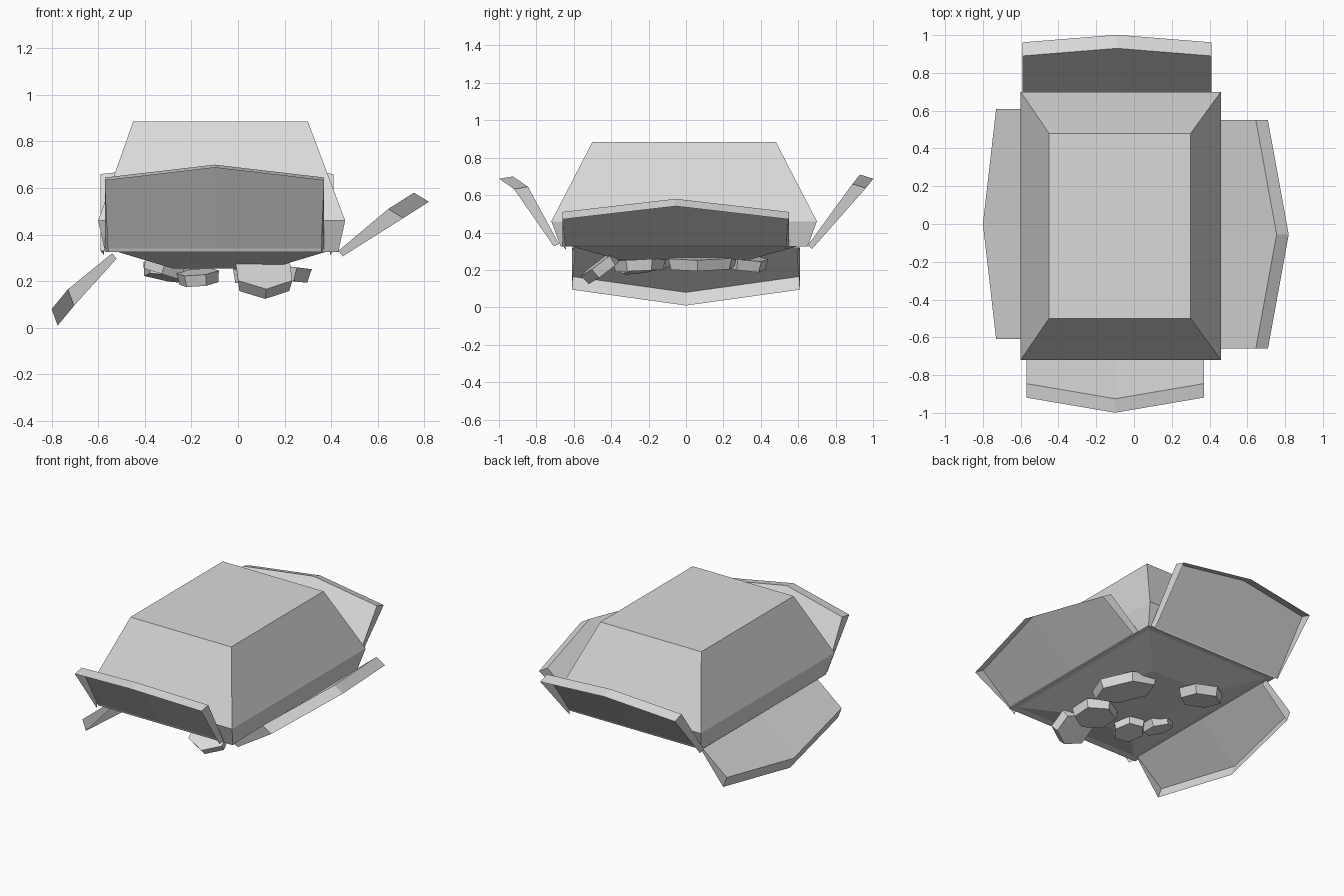
import bpy
import bmesh
from mathutils import Vector, Euler

cube = bpy.data.objects.get("Cube")
if cube:
    bpy.data.objects.remove(cube, do_unlink=True)

grey = bpy.data.materials.new("plain grey")
grey.use_nodes = True
colour = (0.7, 0.7, 0.7, 1)
grey.diffuse_color = colour
grey.node_tree.nodes["Principled BSDF"].inputs["Base Color"].default_value = colour


def finish(bm, name, closed=True):
    if closed:
        bmesh.ops.recalc_face_normals(bm, faces=bm.faces)
    mesh = bpy.data.meshes.new(name)
    bm.to_mesh(mesh)
    bm.free()
    mesh.materials.append(grey)
    obj = bpy.data.objects.new(name, mesh)
    bpy.context.collection.objects.link(obj)
    return obj


def rect_loft(name, levels):
    """Closed solid through rectangles given as (x0, x1, y0, y1, z)."""
    bm = bmesh.new()
    rings = [[bm.verts.new((x, y, z)) for x, y in
              ((x0, y0), (x1, y0), (x1, y1), (x0, y1))]
             for x0, x1, y0, y1, z in levels]
    for a, b in zip(rings, rings[1:]):
        for i in range(4):
            j = (i + 1) % 4
            bm.faces.new((a[i], a[j], b[j], b[i]))
    bm.faces.new(rings[0])
    bm.faces.new(rings[-1])
    return finish(bm, name)


def flap(name, axis, sign, hinge, corner, tip, span):
    """Pointed panel with a folded lip; hinge, corner, tip are (outward, z)."""
    lo, hi = span
    mid = (lo + hi) / 2
    d = (Vector(corner) - Vector(hinge)).normalized()
    n = Vector((d.y, -d.x))
    lip = 0.075 * (0.95 * n + 0.32 * d)
    bm = bmesh.new()

    def vert(p, side):
        xy = (sign * p[0], side) if axis == "x" else (side, sign * p[0])
        return bm.verts.new((*xy, p[1]))

    outline = [(hinge, lo, 0.03 * n), (corner, lo, lip), (tip, mid, lip),
               (corner, hi, lip), (hinge, hi, 0.03 * n)]
    panel = [vert(p, side) for p, side, _ in outline]
    edge = [vert(Vector(p) + fold, side + 0.03 * (mid - side) * (p == hinge))
            for p, side, fold in outline]
    root = vert(hinge, mid)
    bm.faces.new((panel[0], panel[1], panel[2], root))
    bm.faces.new((root, panel[2], panel[3], panel[4]))
    for i in range(4):
        bm.faces.new((panel[i], edge[i], edge[i + 1], panel[i + 1]))
    return finish(bm, name)


def pebble(name, centre, size, tilt):
    """Flat six-sided stone with a slightly smaller lower face."""
    bm = bmesh.new()
    bmesh.ops.create_cone(bm, cap_ends=True, segments=6,
                          radius1=0.92, radius2=1, depth=1)
    bmesh.ops.scale(bm, vec=size, verts=bm.verts)
    obj = finish(bm, name)
    obj.location = centre
    obj.rotation_euler = Euler(tilt)


# Tapered body, with a narrow rim and a shallow mound under its mouth
rect_loft("body", [
    (-0.45, 0.30, -0.50, 0.48, 0.885),
    (-0.60, 0.46, -0.72, 0.70, 0.46),
    (-0.57, 0.43, -0.67, 0.65, 0.325),
    (-0.53, 0.39, -0.63, 0.61, 0.33),
    (-0.28, 0.14, -0.36, 0.34, 0.255)])

# Four open flaps around the mouth
flap("front_flap", "y", -1, (0.68, 0.34), (0.845, 0.645), (0.925, 0.70), (-0.57, 0.37))
flap("back_flap", "y", 1, (0.65, 0.33), (0.89, 0.66), (0.93, 0.71), (-0.59, 0.41))
flap("left_flap", "x", 1, (0.43, 0.33), (0.645, 0.51), (0.755, 0.58), (-0.66, 0.55))
flap("right_flap", "x", -1, (0.54, 0.32), (0.73, 0.165), (0.80, 0.08), (-0.61, 0.61))

# Loose flat stones below the mouth
pebble("large_stone", (0.15, 0.09, 0.24), (0.15, 0.21, 0.06), (0.05, 0.1, 0.5))
pebble("back_stone", (-0.27, 0.31, 0.24), (0.15, 0.13, 0.06), (-0.1, 0.15, 0.2))
pebble("middle_stone", (0.10, -0.25, 0.225), (0.14, 0.14, 0.06), (0.05, 0, 0))
pebble("front_stone", (0.11, -0.45, 0.215), (0.135, 0.12, 0.06), (0.65, 0, 0.1))
pebble("small_stone", (-0.17, -0.25, 0.215), (0.09, 0.11, 0.05), (0.1, -0.15, 0.3))
pebble("side_stone", (-0.32, -0.16, 0.255), (0.10, 0.10, 0.05), (0, 0.3, 0))
